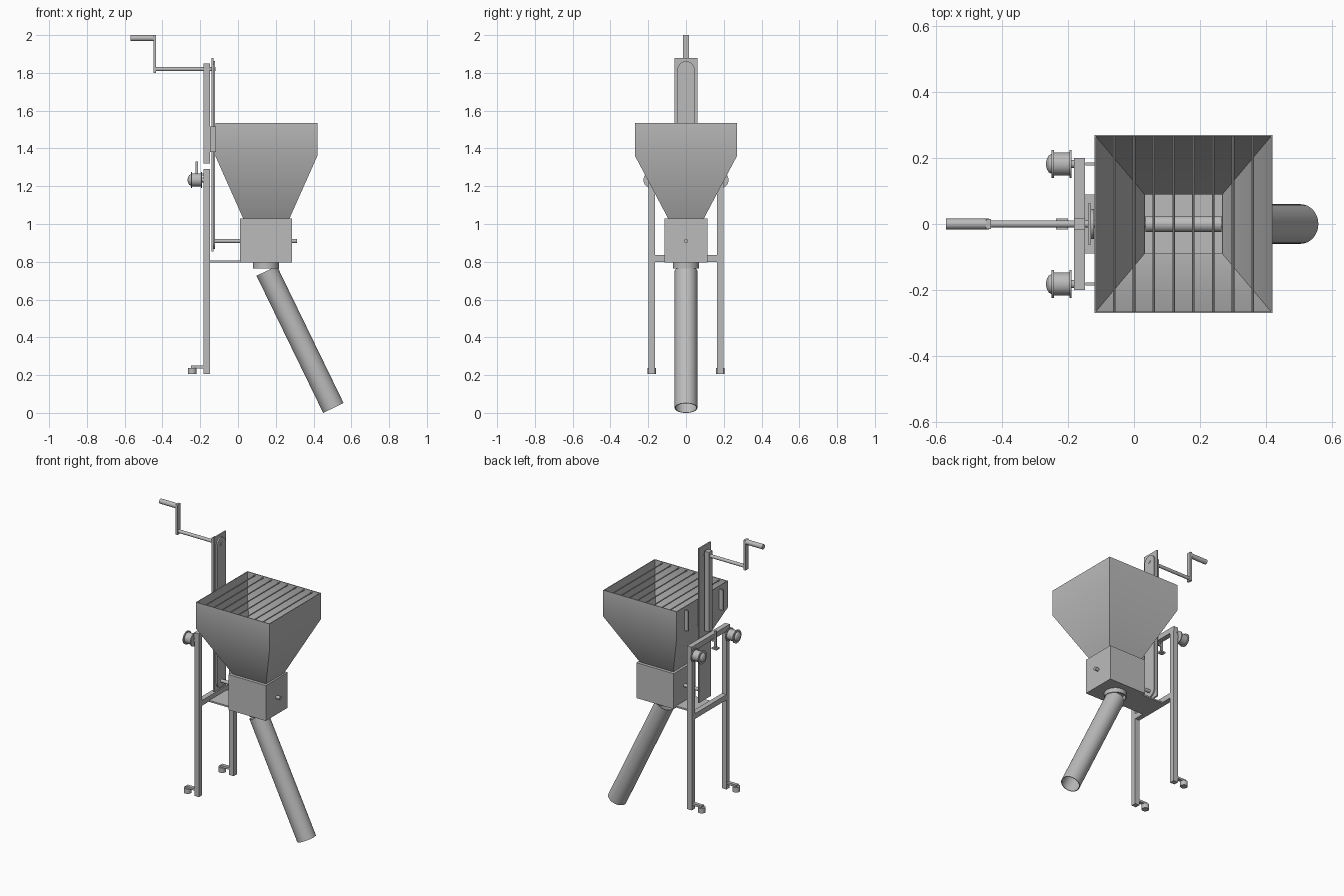
import bpy, bmesh, math
from mathutils import Vector

if "Cube" in bpy.data.objects:
    bpy.data.objects.remove(bpy.data.objects["Cube"])

steel = bpy.data.materials.new("grey steel")
steel.diffuse_color = (0.5, 0.5, 0.5, 1)
steel.use_nodes = True
steel.node_tree.nodes["Principled BSDF"].inputs["Base Color"].default_value = steel.diffuse_color


def finish(name, bm):
    bmesh.ops.recalc_face_normals(bm, faces=bm.faces)
    me = bpy.data.meshes.new(name)
    bm.to_mesh(me)
    bm.free()
    me.materials.append(steel)
    ob = bpy.data.objects.new(name, me)
    bpy.context.collection.objects.link(ob)
    bpy.ops.object.select_all(action='DESELECT')
    ob.select_set(True)
    bpy.context.view_layer.objects.active = ob
    bpy.ops.object.shade_smooth_by_angle(angle=math.radians(32))
    return ob


def box(name, x, y, z):
    bm = bmesh.new()
    bmesh.ops.create_cube(bm, size=1)
    for v in bm.verts:
        v.co = [(a + b) / 2 + c * (b - a) for c, (a, b) in zip(v.co, (x, y, z))]
    return finish(name, bm)


def lathe(name, start, end, profile, closed=False, n=32):
    """Revolve (distance, radius) points about the line from start to end."""
    start, end = Vector(start), Vector(end)
    rot = (end - start).to_track_quat('Z', 'Y')
    bm = bmesh.new()
    rings = []
    for d, r in profile:
        rings.append([bm.verts.new(start + rot @ Vector(
            (r * math.cos(2 * math.pi * i / n), r * math.sin(2 * math.pi * i / n), d)))
            for i in range(n)])
    pairs = list(zip(rings, rings[1:]))
    if closed:
        pairs.append((rings[-1], rings[0]))
    else:
        bm.faces.new(rings[0])
        bm.faces.new(rings[-1])
    for a, b in pairs:
        for i in range(n):
            j = (i + 1) % n
            bm.faces.new((a[i], a[j], b[j], b[i]))
    return finish(name, bm)


def rod(name, start, end, r, n=24):
    length = (Vector(end) - Vector(start)).length
    return lathe(name, start, end, [(0, r), (length, r)], n=n)


def pipe(name, start, end, r, wall):
    length = (Vector(end) - Vector(start)).length
    return lathe(name, start, end,
                 [(0, r), (length, r), (length, r - wall), (0, r - wall)], closed=True)


def shell(name, levels, closed=True):
    """Join rectangular loops given as (x0, x1, half_y, z)."""
    bm = bmesh.new()
    loops = [[bm.verts.new(p) for p in ((a, -h, z), (b, -h, z), (b, h, z), (a, h, z))]
             for a, b, h, z in levels]
    pairs = list(zip(loops, loops[1:]))
    if closed:
        pairs.append((loops[-1], loops[0]))
    else:
        bm.faces.new(loops[0])
        bm.faces.new(loops[-1])
    for a, b in pairs:
        for i in range(4):
            j = (i + 1) % 4
            bm.faces.new((a[i], a[j], b[j], b[i]))
    return finish(name, bm)


# Hopper: thin walls, straight rim and tapered throat
t = 0.005
shell("hopper", [
    (0.027, 0.273, 0.095, 1.03), (-0.12, 0.42, 0.27, 1.36), (-0.12, 0.42, 0.27, 1.535),
    (-0.12 + t, 0.42 - t, 0.27 - t, 1.535), (-0.12 + t, 0.42 - t, 0.27 - t, 1.36),
    (0.027 + t, 0.273 - t, 0.095 - t, 1.03)])
for i in range(8):
    x = -0.06 + 0.06 * i
    rod("hopper_grate_bar", (x, -0.267, 1.525), (x, 0.267, 1.525), 0.004, 10)

# Metering box: open at the top, closed floor
shell("metering_box", [
    (0.01, 0.285, 0.115, 0.795), (0.01, 0.285, 0.115, 1.03), (0.033, 0.267, 0.09, 1.03),
    (0.033, 0.267, 0.09, 0.805)], closed=False)
rod("drive_shaft", (-0.13, 0, 0.91), (0.312, 0, 0.91), 0.011)
rod("metering_roller", (0.035, 0, 0.91), (0.265, 0, 0.91), 0.025)

# Outlet collar and slanted chute
pipe("outlet_collar", (0.148, 0, 0.765), (0.148, 0, 0.797), 0.069, 0.008)
pipe("outlet_chute", (0.152, 0, 0.752), (0.505, 0, 0.026), 0.06, 0.004)

# Drive housing: back plate and round-ended cover
box("drive_plate", (-0.14, -0.13), (-0.062, 0.062), (0.855, 1.88))
bm = bmesh.new()
r = 0.045
outline = [(r * math.cos(math.pi * i / 16), 1.817 + r * math.sin(math.pi * i / 16))
           for i in range(17)]
outline += [(-y, 2.73 - z) for y, z in outline]
face = bm.faces.new([bm.verts.new((-0.13, y, z)) for y, z in outline])
out = bmesh.ops.extrude_face_region(bm, geom=[face], use_keep_orig=True)
for v in out["geom"]:
    if isinstance(v, bmesh.types.BMVert):
        v.co.x += 0.009
finish("drive_cover", bm)

# Hand crank
rod("crank_shaft", (-0.445, 0, 1.82), (-0.118, 0, 1.82), 0.011)
box("crank_arm", (-0.448, -0.434), (-0.015, 0.015), (1.80, 2.0))
rod("crank_grip", (-0.57, 0, 1.984), (-0.44, 0, 1.984), 0.016)

# Frame
post = (-0.182, -0.148)
box("mast", post, (-0.018, 0.018), (1.32, 1.85))
box("upper_crossbar", post, (-0.2, 0.2), (1.255, 1.29))
box("lower_crossbar", post, (-0.166, 0.166), (0.80, 0.835))
box("support_plate", (-0.15, 0.012), (-0.09, 0.09), (0.796, 0.806))

# Small hanging hook behind the mast
box("hook_strip", (-0.225, -0.211), (-0.005, 0.005), (1.22, 1.332))
box("hook_plate", (-0.236, -0.2), (-0.016, 0.016), (1.212, 1.222))
box("hook_peg", (-0.213, -0.18), (-0.004, 0.004), (1.258, 1.268))

# Paired legs, feet, knobs and hopper brackets
for s in (-1, 1):
    y = 0.182 * s
    box("leg", post, (y - 0.017, y + 0.017), (0.205, 1.256))
    box("foot_arm", (-0.25, -0.18), (y - 0.012, y + 0.012), (0.236, 0.25))
    rod("foot_pad", (-0.243, y, 0.205), (-0.243, y, 0.238), 0.023)
    lathe("clamp_knob", (-0.19, y, 1.233), (-0.27, y, 1.233),
          [(0, 0.043), (0.006, 0.043), (0.006, 0.035), (0.053, 0.035), (0.053, 0.043),
           (0.06, 0.043), (0.06, 0.03), (0.068, 0.026), (0.074, 0.016), (0.077, 0.004)])
    rod("knob_axle", (-0.192, y, 1.233), (-0.178, y, 1.233), 0.012)
    box("hopper_bracket", (-0.147, -0.118), (y - 0.005, y + 0.005), (1.38, 1.515))
